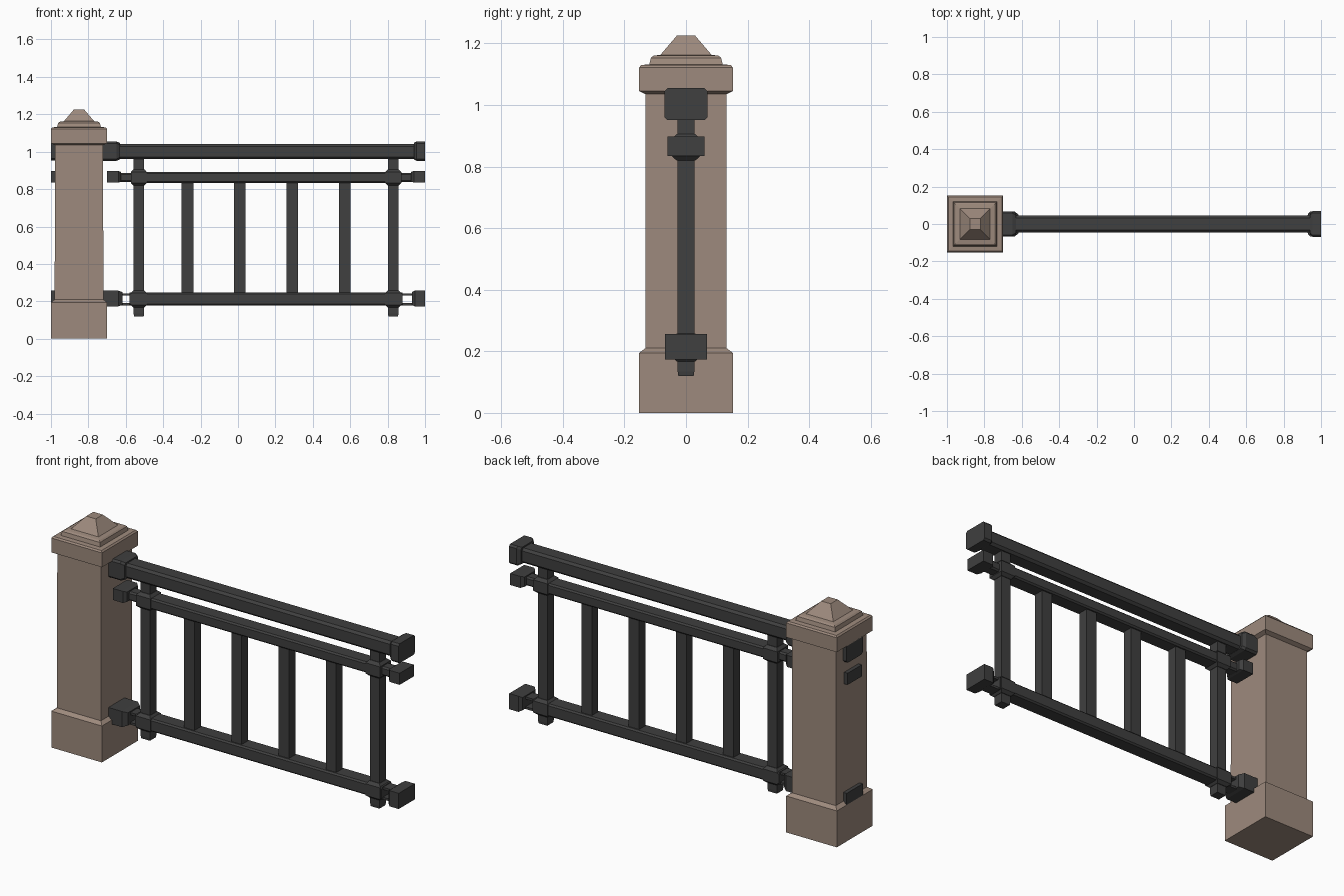
import bpy, bmesh
from mathutils import Vector

if "Cube" in bpy.data.objects:
    bpy.data.objects.remove(bpy.data.objects["Cube"])


def material(name, rgb):
    m = bpy.data.materials.new(name)
    m.diffuse_color = (*rgb, 1)
    m.use_nodes = True
    m.node_tree.nodes["Principled BSDF"].inputs["Base Color"].default_value = m.diffuse_color
    return m


STONE = material("brown_stone", (0.34, 0.255, 0.205))
IRON = material("dark_iron", (0.05, 0.05, 0.05))


def loft(name, axis, centre, rings, mat, cut=0.0):
    """Stack rectangular rings (position, half_u, half_v) along x or z; cut chamfers the corners."""
    bm = bmesh.new()
    loops = []
    for t, hu, hv in rings:
        if cut:
            pts = [(hu, hv - cut), (hu - cut, hv), (cut - hu, hv), (-hu, hv - cut),
                   (-hu, cut - hv), (cut - hu, -hv), (hu - cut, -hv), (hu, cut - hv)]
        else:
            pts = [(hu, hv), (-hu, hv), (-hu, -hv), (hu, -hv)]
        a, b = centre
        if axis == 'x':
            co = [Vector((t, a + u, b + v)) for u, v in pts]
        else:
            co = [Vector((a + u, b + v, t)) for u, v in pts]
        loops.append([bm.verts.new(c) for c in co])
    n = len(loops[0])
    for lo, hi in zip(loops, loops[1:]):
        for i in range(n):
            bm.faces.new((lo[i], lo[(i + 1) % n], hi[(i + 1) % n], hi[i]))
    bm.faces.new(loops[0][::-1])
    bm.faces.new(loops[-1])
    bmesh.ops.recalc_face_normals(bm, faces=bm.faces)
    me = bpy.data.meshes.new(name)
    bm.to_mesh(me)
    bm.free()
    me.materials.append(mat)
    ob = bpy.data.objects.new(name, me)
    bpy.context.collection.objects.link(ob)
    return ob


# Stone pillar: plinth, shaft, stepped cap and blunt pyramid
PX = -0.85
loft("pillar", 'z', (PX, 0), [(z, h - 0.002, h) for z, h in (
    (0, .152), (.195, .152), (.21, .132), (1.035, .131), (1.045, .152),
    (1.122, .152), (1.13, .145), (1.132, .119), (1.153, .114), (1.16, .106),
    (1.163, .083), (1.225, .03))], STONE)

# Horizontal rails
loft("handrail", 'x', (0, 1.0), [(-.66, .045, .04), (.97, .045, .04)], IRON, .012)
loft("middle_rail", 'x', (0, .8625), [(-.65, .03, .024), (-.57, .03, .024), (-.56, .042, .029),
                                      (.86, .042, .029), (.87, .03, .024), (.95, .03, .024)], IRON, .008)
loft("bottom_rail", 'x', (0, .2125), [(-.58, .042, .034), (.88, .042, .034)], IRON, .008)

# Sockets where the rails meet the pillar and the next pillar along
loft("handrail_socket", 'x', (0, 1.003), [(-1, .068, .05), (-.65, .068, .052), (-.632, .058, .044)], IRON, .01)
loft("handrail_end", 'x', (0, 1.003), [(.94, .055, .044), (.955, .07, .052), (1, .07, .052)], IRON, .01)
loft("middle_plate", 'x', (0, .866), [(-1, .06, .031), (-.96, .06, .031)], IRON)
loft("middle_socket", 'x', (0, .866), [(-.7, .06, .031), (-.64, .06, .031), (-.625, .045, .026)], IRON)
loft("middle_end", 'x', (0, .866), [(.925, .045, .026), (.94, .06, .031), (1, .06, .031)], IRON)
loft("bottom_socket", 'x', (0, .215), [(-1, .068, .042), (-.64, .068, .042), (-.617, .05, .034)], IRON)
loft("bottom_end", 'x', (0, .215), [(.93, .055, .034), (.945, .068, .042), (1, .068, .042)], IRON)

# Thin straps bridging the gap beside each bottom socket
for x0, x1 in ((-.63, -.57), (.87, .94)):
    for z in (.184, .237):
        loft("bottom_strap", 'x', (0, z), [(x0, .03, .006), (x1, .03, .006)], IRON)

# Two long uprights with joint blocks at the lower rails
for x in (-.53, .83):
    loft("upright", 'z', (x, 0), [(.12, .026, .025), (.135, .028, .027), (.965, .028, .027)], IRON)
    for z, h in ((.8625, .043), (.2125, .045)):
        loft("joint_block", 'z', (x, 0), [(z - h, .03, .03), (z - h + .014, .043, .046),
                                          (z + h - .014, .043, .046), (z + h, .03, .03)], IRON)

# Balusters
for i in range(4):
    loft("baluster", 'z', (-.27 + .28 * i, 0), [(.235, .031, .027), (.845, .031, .027)], IRON)
